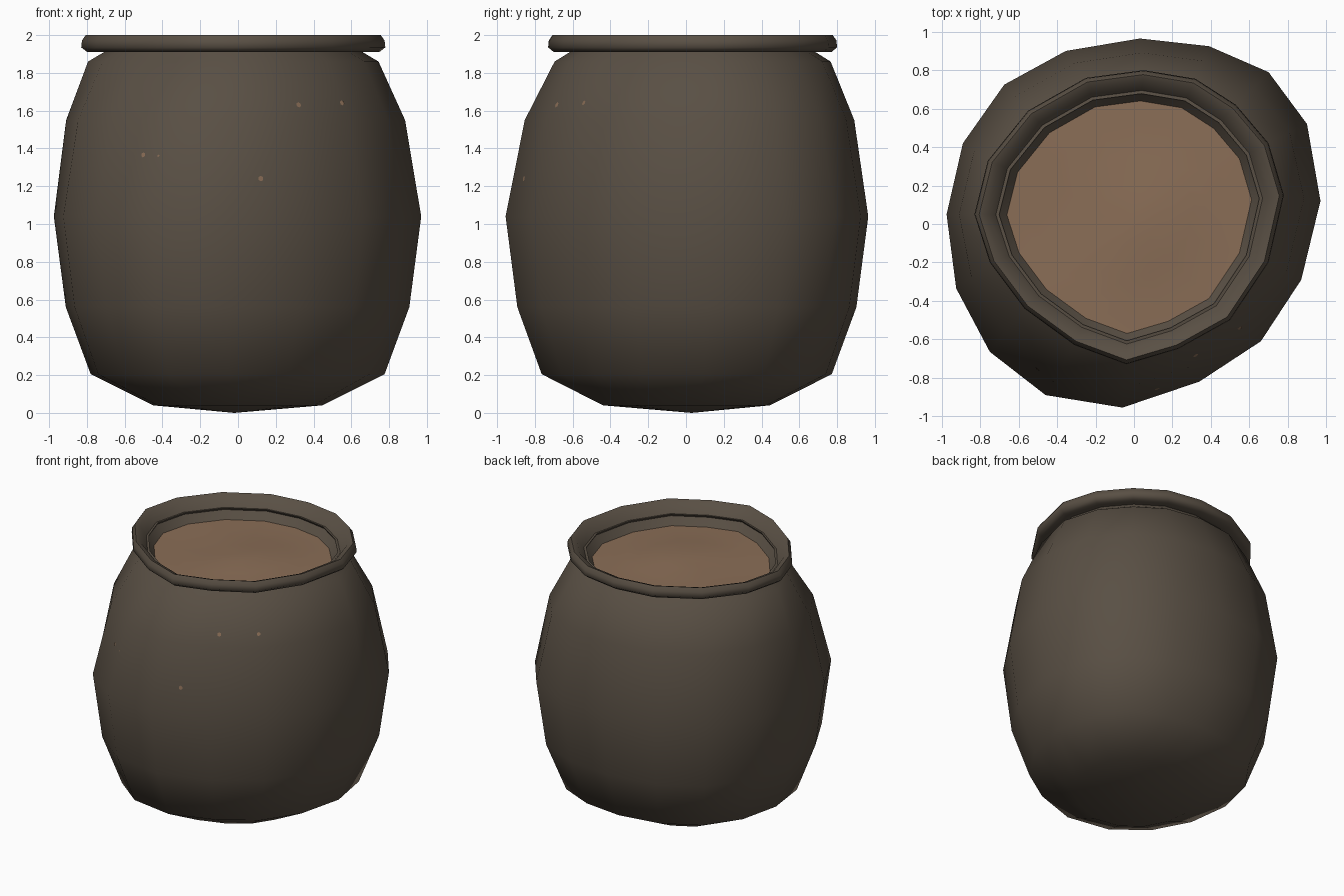
import bpy, bmesh, math
from mathutils import Vector
from mathutils.bvhtree import BVHTree

if "Cube" in bpy.data.objects:
    bpy.data.objects.remove(bpy.data.objects["Cube"])

# plan outlines (16 points, anticlockwise from +x) of the belly and the rim
BELLY = [(.97, .12), (.90, .52), (.70, .79), (.39, .925), (.03, .965), (-.355, .90),
         (-.675, .725), (-.89, .42), (-.975, .05), (-.925, -.335), (-.75, -.665),
         (-.46, -.89), (-.06, -.955), (.34, -.82), (.66, -.61), (.87, -.29)]
RIM = [(.78, .15), (.70, .42), (.53, .62), (.32, .755), (.05, .80), (-.25, .76),
       (-.55, .59), (-.76, .33), (-.83, .05), (-.75, -.20), (-.57, -.44),
       (-.31, -.63), (-.04, -.73), (.23, -.65), (.50, -.50), (.70, -.20)]
CENTRE = Vector((-.025, .037))


def material(name, rgb):
    m = bpy.data.materials.new(name)
    m.diffuse_color = (*rgb, 1)
    m.use_nodes = True
    m.node_tree.nodes["Principled BSDF"].inputs["Base Color"].default_value = m.diffuse_color
    return m


CLAY = material("dark clay", (.100, .079, .058))
FILL = material("brown filling", (.255, .155, .094))


def ring(z, scale, mix):
    """Ring at height z: mix 0 = belly outline, 1 = rim outline."""
    out = []
    for b, r in zip(BELLY, RIM):
        p = Vector(b).lerp(Vector(r), mix)
        c = CENTRE * mix
        p = c + (p - c) * scale
        out.append(Vector((p.x, p.y, z)))
    return out


def loft(name, rings, mat, start=None, end=None, angle=70):
    """Skin the rings with quads; optional centre points close the ends."""
    bm = bmesh.new()
    loops = [[bm.verts.new(p) for p in r] for r in rings]
    n = len(loops[0])
    for a, b in zip(loops, loops[1:]):
        for i in range(n):
            j = (i + 1) % n
            bm.faces.new((a[i], a[j], b[j], b[i]))
    if start is not None:
        v = bm.verts.new(start)
        for i in range(n):
            bm.faces.new((v, loops[0][(i + 1) % n], loops[0][i]))
    if end is not None:
        v = bm.verts.new(end)
        for i in range(n):
            bm.faces.new((loops[-1][i], loops[-1][(i + 1) % n], v))
    return finish(name, bm, mat, angle)


def finish(name, bm, mat, angle=70):
    me = bpy.data.meshes.new(name)
    bm.to_mesh(me)
    bm.free()
    me.materials.append(mat)
    ob = bpy.data.objects.new(name, me)
    bpy.context.collection.objects.link(ob)
    bpy.ops.object.select_all(action='DESELECT')
    ob.select_set(True)
    bpy.context.view_layer.objects.active = ob
    bpy.ops.object.shade_smooth_by_angle(angle=math.radians(angle))
    return ob


# pot body, from the base up to the neck
body = loft("pot_body", [ring(z, s, m) for z, s, m in (
    (.04, .46, 0), (.205, .80, 0), (.56, .935, 0), (1.04, 1, 0),
    (1.55, 1, .45), (1.86, .955, 1), (1.91, .85, 1), (1.925, .84, 1))],
    CLAY, start=(-.02, .03, 0))

# rolled rim with its inner slope
loft("rim", [ring(z, s, 1) for z, s in (
    (1.925, .84), (1.91, .96), (1.935, 1), (1.972, .995), (2.0, .97),
    (1.985, .92), (1.92, .86), (1.845, .78))], CLAY)


# lumpy filling
def lumpy(scale):
    r = ring(1.855, scale, 1)
    k = 1 - scale / .8
    for p in r:
        p.z += .03 * k * math.sin(5 * p.x + 1) * math.cos(4 * p.y) + .012 * k
    return r


loft("filling", [lumpy(s) for s in (.80, .62, .42, .2)], FILL,
     end=(-.02, .04, 1.88))

# small splashes of filling on the front of the pot
tree = BVHTree.FromPolygons([v.co for v in body.data.vertices],
                            [p.vertices for p in body.data.polygons])
bm = bmesh.new()
for x, z, r in ((.32, 1.63, .015), (.55, 1.64, .014), (.12, 1.24, .015),
                (-.50, 1.365, .014), (.42, 1.31, .01), (-.42, 1.36, .007)):
    hit, normal, _, _ = tree.ray_cast(Vector((x, -3, z)), Vector((0, 1, 0)))
    if hit:
        m = normal.to_track_quat('Z', 'Y').to_matrix().to_4x4()
        m.translation = hit + normal * .003
        bmesh.ops.create_circle(bm, cap_ends=True, segments=6, radius=r, matrix=m)
finish("splashes", bm, FILL)
